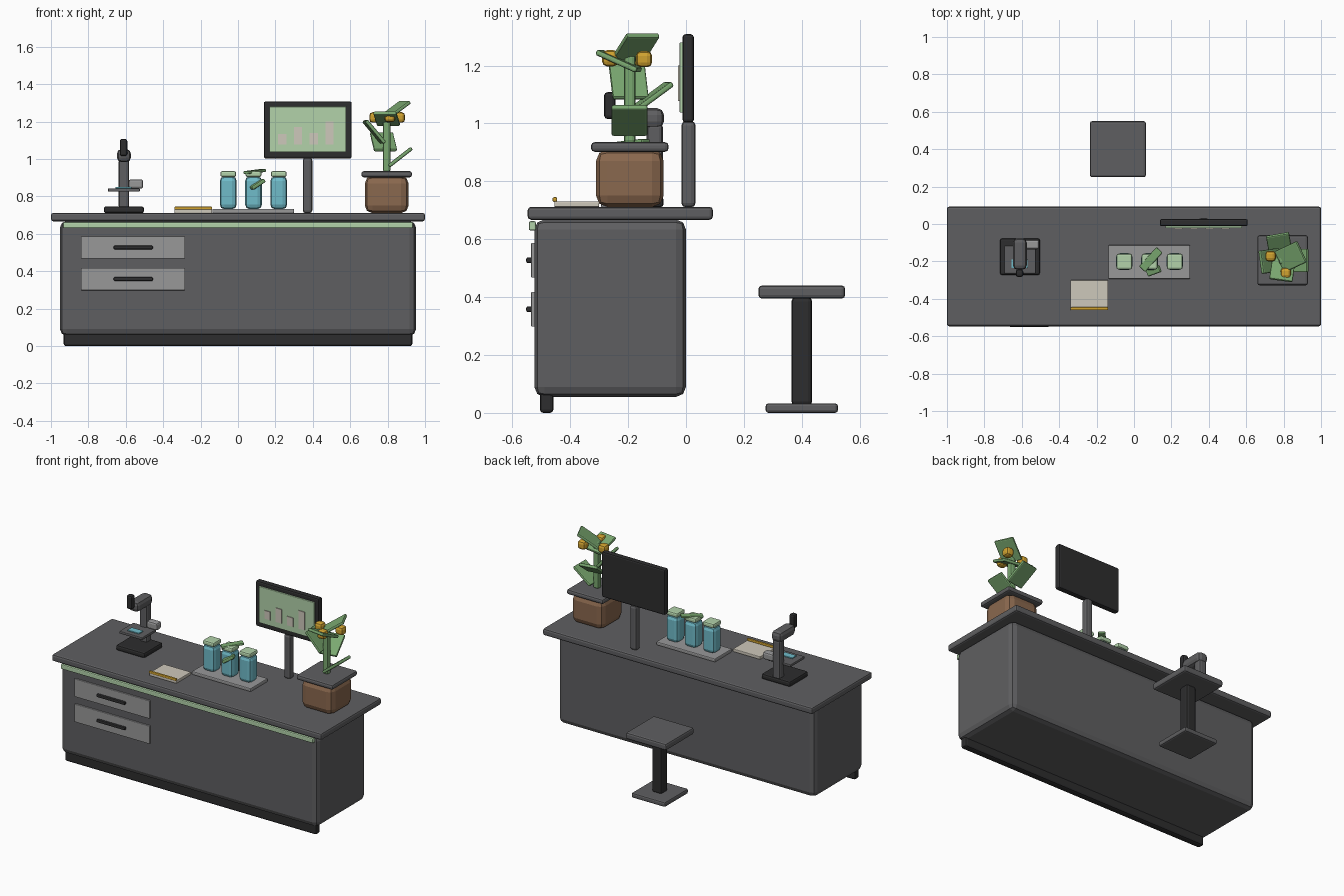
import bpy, bmesh, math
from mathutils import Matrix, Vector


def mat(name, r, g, b):
    m = bpy.data.materials.new(name)
    lin = lambda c: ((c / 255 + 0.055) / 1.055) ** 2.4
    m.diffuse_color = (lin(r), lin(g), lin(b), 1)
    return m


GREY = mat("slate grey", 95, 95, 97)
DARK = mat("charcoal", 45, 45, 46)
LIGHT = mat("light grey", 152, 152, 153)
LEAF = mat("leaf green", 122, 168, 112)
PALE = mat("pale green", 178, 210, 170)
BLUE = mat("jar blue", 112, 188, 202)
BROWN = mat("pot brown", 138, 104, 78)
YELLOW = mat("golden yellow", 208, 162, 48)
CREAM = mat("cream", 206, 200, 187)


def slab(name, center, size, m, bevel=0.005, yaw=0, slope=0):
    """Bevelled block; slope lifts its local +x end, yaw turns it about z."""
    bm = bmesh.new()
    bmesh.ops.create_cube(bm, size=1, matrix=Matrix.Diagonal((*size, 1)))
    if bevel:
        bmesh.ops.bevel(bm, geom=bm.edges[:], offset=min(bevel, min(size) * 0.45),
                        segments=2, profile=0.5, affect='EDGES')
    me = bpy.data.meshes.new(name)
    bm.to_mesh(me)
    bm.free()
    me.materials.append(m)
    ob = bpy.data.objects.new(name, me)
    ob.location = center
    ob.rotation_euler = (0, -math.radians(slope), math.radians(yaw))
    bpy.context.collection.objects.link(ob)
    return ob


def box(name, x, y, z, m, bevel=0.005):
    """Block given by its x, y and z ranges."""
    c = [(a + b) / 2 for a, b in (x, y, z)]
    s = [b - a for a, b in (x, y, z)]
    return slab(name, c, s, m, bevel)


# Counter
box("cabinet_body", (-0.952, 0.952), (-0.524, 0.0), (0.055, 0.668), GREY, 0.035)
box("countertop", (-1, 1), (-0.547, 0.093), (0.667, 0.712), GREY, 0.012)
box("plinth", (-0.932, 0.932), (-0.505, -0.458), (0, 0.075), DARK, 0.012)
box("front_trim", (-0.935, 0.935), (-0.543, -0.518), (0.63, 0.662), PALE, 0.006)
for i, z in enumerate((0.527, 0.358)):
    box(f"drawer_{i}", (-0.84, -0.283), (-0.535, -0.515), (z - 0.06, z + 0.06), LIGHT, 0.003)
    box(f"drawer_handle_{i}", (-0.665, -0.455), (-0.552, -0.532), (z - 0.01, z + 0.01), DARK, 0.006)

# Stool
box("stool_seat", (-0.236, 0.064), (0.25, 0.55), (0.395, 0.44), GREY, 0.012)
box("stool_column", (-0.122, -0.05), (0.364, 0.436), (0.025, 0.4), DARK, 0.015)
box("stool_base", (-0.211, 0.039), (0.275, 0.525), (0, 0.033), GREY, 0.01)

# Microscope
box("scope_base", (-0.717, -0.503), (-0.273, -0.077), (0.71, 0.747), DARK, 0.012)
box("scope_column", (-0.638, -0.582), (-0.136, -0.08), (0.735, 1.0), GREY, 0.014)
box("scope_head", (-0.647, -0.573), (-0.245, -0.076), (0.983, 1.053), GREY, 0.024)
box("scope_eyepiece", (-0.632, -0.592), (-0.283, -0.243), (1.015, 1.108), DARK, 0.012)
box("scope_stage", (-0.695, -0.525), (-0.265, -0.115), (0.825, 0.843), GREY, 0.005)
box("scope_slide", (-0.655, -0.57), (-0.235, -0.19), (0.842, 0.85), BLUE, 0.002)
box("scope_knob", (-0.585, -0.507), (-0.135, -0.085), (0.841, 0.891), LIGHT, 0.012)

# Tray with jars
box("tray", (-0.137, 0.3), (-0.294, -0.112), (0.71, 0.734), LIGHT, 0.006)
for i, x in enumerate((-0.052, 0.083, 0.218)):
    box(f"jar_{i}", (x - 0.045, x + 0.045), (-0.246, -0.156), (0.732, 0.907), BLUE, 0.024)
    box(f"jar_cap_{i}", (x - 0.042, x + 0.042), (-0.243, -0.159), (0.904, 0.935), PALE, 0.01)
slab("sprig_leaf_low", (0.105, -0.25, 0.865), (0.085, 0.04, 0.022), LEAF, 0.007, 20, 32)
slab("sprig_leaf_top", (0.09, -0.19, 0.933), (0.14, 0.045, 0.016), LEAF, 0.006, 48, 5)

# Notebook and pencil
box("notebook", (-0.34, -0.138), (-0.455, -0.3), (0.711, 0.731), CREAM, 0.004)
box("pencil", (-0.34, -0.138), (-0.461, -0.445), (0.729, 0.745), YELLOW, 0.005)

# Monitor
box("monitor_stand", (0.347, 0.397), (-0.016, 0.033), (0.71, 1.008), GREY, 0.015)
box("monitor_frame", (0.138, 0.608), (-0.012, 0.027), (1.003, 1.308), DARK, 0.01)
box("monitor_screen", (0.168, 0.578), (-0.022, -0.008), (1.037, 1.28), PALE, 0.003)
for i, top in enumerate((1.133, 1.172, 1.138, 1.2)):
    x = 0.236 + i * 0.0842
    box(f"chart_bar_{i}", (x - 0.022, x + 0.022), (-0.027, -0.02), (1.078, top), CREAM, 0)

# Potted plant
box("pot", (0.678, 0.912), (-0.311, -0.077), (0.711, 0.91), BROWN, 0.04)
box("pot_rim", (0.66, 0.93), (-0.328, -0.06), (0.902, 0.935), GREY, 0.012)
box("plant_stem", (0.775, 0.815), (-0.215, -0.175), (0.93, 1.24), LEAF, 0.012)
# centre, yaw, slope of each leaf
leaves = [((0.868, -0.195, 1.01), 0, 38), ((0.778, -0.118, 1.092), 100, 36),
          ((0.728, -0.198, 1.145), 188, 50), ((0.795, -0.232, 1.215), 262, 24),
          ((0.838, -0.175, 1.262), 25, 34)]
for i, (c, yaw, slope) in enumerate(leaves):
    slab(f"plant_leaf_{i}", c, (0.155, 0.125, 0.02), LEAF, 0.007, yaw, slope)
for i, c in enumerate([(0.73, -0.172, 1.222), (0.812, -0.262, 1.225), (0.865, -0.145, 1.222)]):
    slab(f"blossom_{i}", c, (0.056,) * 3, YELLOW, 0.017)
